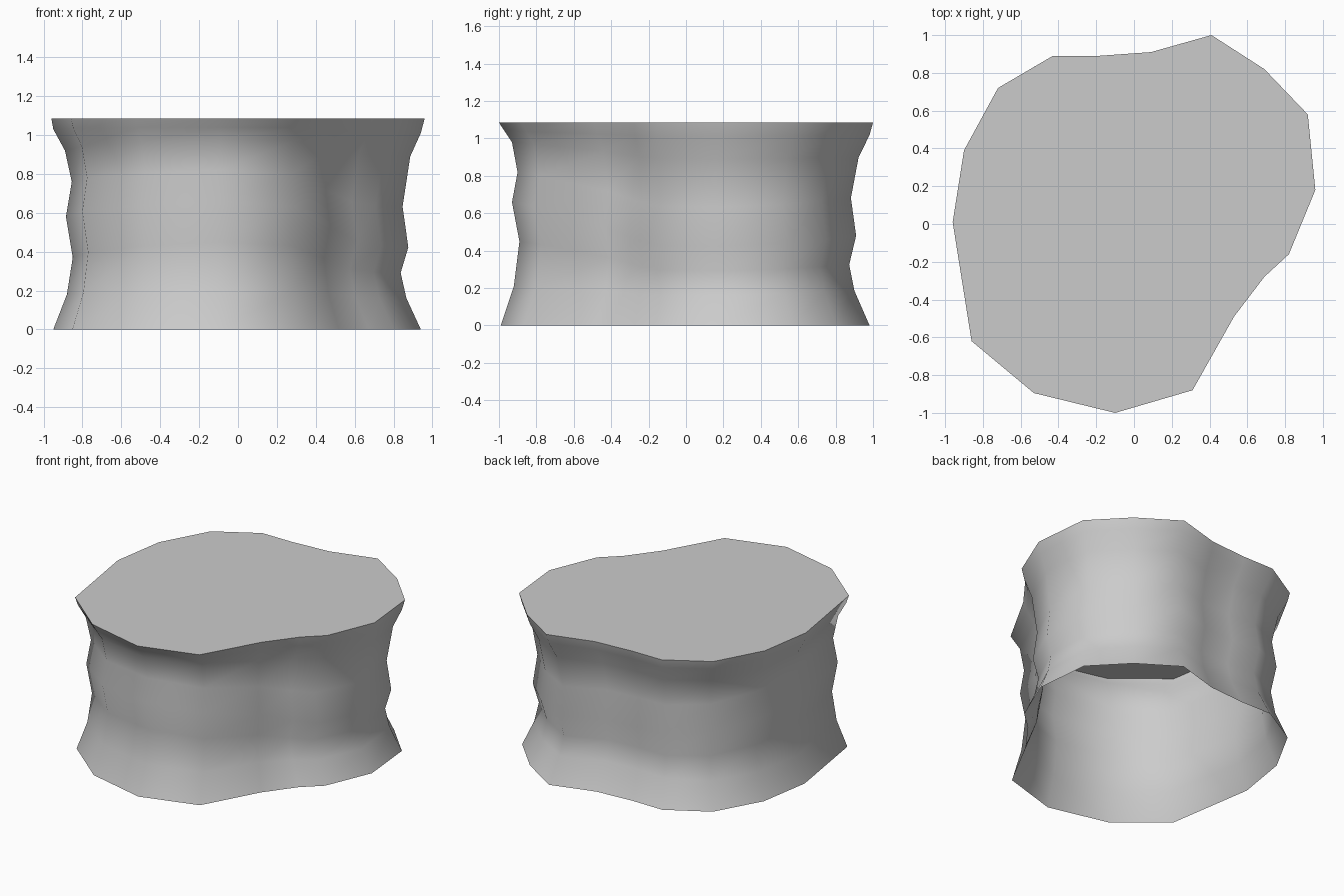
import bpy, bmesh, math

if "Cube" in bpy.data.objects:
    bpy.data.objects.remove(bpy.data.objects["Cube"])

# Plan outline of the top rim (counter-clockwise from the right side)
outline = [(.96, .18), (.92, .58), (.69, .82), (.41, 1), (.09, .91), (-.19, .89),
           (-.43, .89), (-.72, .72), (-.90, .39), (-.96, .01), (-.86, -.62),
           (-.53, -.895), (-.10, -1), (.31, -.88), (.53, -.49), (.69, -.28), (.82, -.16)]

# Wall profiles on each side: heights and inward offsets
profiles = {
    'right': ((0, .16, .29, .42, .63, .89, 1.01, 1.085), (.02, .095, .125, .085, .115, .075, .02, 0)),
    'left': ((0, .18, .37, .58, .76, .92, 1.03, 1.085), (.01, .08, .11, .075, .105, .07, .01, 0)),
    'back': ((0, .19, .33, .49, .69, .90, 1.02, 1.085), (.02, .11, .14, .10, .13, .085, .02, 0)),
    'front': ((0, .21, .45, .66, .82, .98, 1.04, 1.085), (.01, .08, .11, .07, .10, .07, .03, 0)),
}


def wall_column(bm, x, y):
    """Blend the two nearest side profiles by direction and make one column."""
    r = math.hypot(x, y)
    w = (x / r) ** 2
    za, oa = profiles['right' if x > 0 else 'left']
    zb, ob = profiles['back' if y > 0 else 'front']
    column = []
    for i in range(len(za)):
        z = w * za[i] + (1 - w) * zb[i]
        s = 1 - (w * oa[i] + (1 - w) * ob[i]) / r
        column.append(bm.verts.new((x * s, y * s, z)))
    return column


# Waisted wall, open underneath, with a flat cap
bm = bmesh.new()
columns = [wall_column(bm, x, y) for x, y in outline]
for k, a in enumerate(columns):
    b = columns[(k + 1) % len(columns)]
    for i in range(len(a) - 1):
        bm.faces.new((a[i], b[i], b[i + 1], a[i + 1]))
bm.faces.new([c[-1] for c in columns])
mesh = bpy.data.meshes.new("waisted_block")
bm.to_mesh(mesh)
bm.free()
block = bpy.data.objects.new("waisted_block", mesh)
bpy.context.collection.objects.link(block)

# Smooth wall, sharp rim
bpy.context.view_layer.objects.active = block
block.select_set(True)
bpy.ops.object.shade_smooth_by_angle(angle=math.radians(65))
